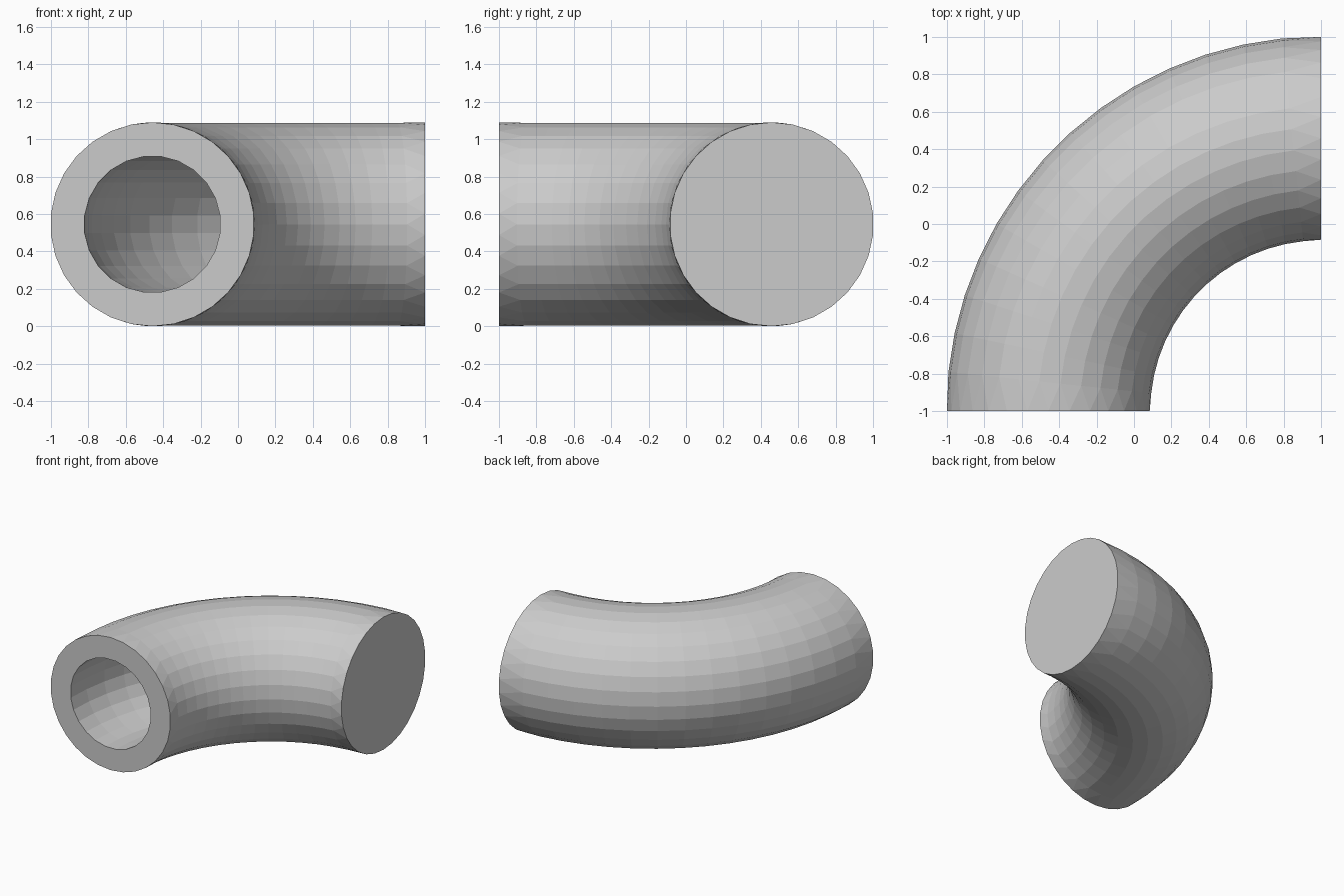
import bpy, bmesh
from math import sin, cos, pi

if "Cube" in bpy.data.objects:
    bpy.data.objects.remove(bpy.data.objects["Cube"])

BEND_R, OUTER_R, BORE_R, MID_Z = 1.458, 0.545, 0.365, 0.545
STEPS, OUTER_SIDES, BORE_SIDES = 15, 30, 24

grey = bpy.data.materials.new("light_grey")
grey.use_nodes = True
grey.diffuse_color = (0.6, 0.6, 0.6, 1)
grey.node_tree.nodes["Principled BSDF"].inputs["Base Color"].default_value = (0.6, 0.6, 0.6, 1)

bm = bmesh.new()


def ring(step, radius, sides, shift):
    """One cross-section circle at a step along the quarter bend."""
    phi = step / STEPS * pi / 2
    verts = []
    for k in range(sides):
        t = (k + shift) / sides * 2 * pi
        d = BEND_R + radius * cos(t)
        verts.append(bm.verts.new((1 - d * cos(phi), -1 + d * sin(phi), MID_Z + radius * sin(t))))
    return verts


def join(a, b, staggered=False):
    """Skin two rings; ring a sits half a side ahead when staggered."""
    n = len(a)
    for k in range(n):
        j = (k + 1) % n
        if staggered:
            bm.faces.new((b[k], b[j], a[k]))
            bm.faces.new((a[k], b[j], a[j]))
        else:
            bm.faces.new((a[k], a[j], b[j], b[k]))


# Outer wall, whose end circles are turned by half a side
outer = [ring(s, OUTER_R, OUTER_SIDES, 0.5 if s in (0, STEPS) else 0)
         for s in range(STEPS + 1)]
join(outer[0], outer[1], True)
for a, b in zip(outer[1:-2], outer[2:-1]):
    join(a, b)
join(outer[-1], outer[-2], True)

# Bore
bore = [ring(s, BORE_R, BORE_SIDES, 0.5) for s in range(STEPS + 1)]
for a, b in zip(bore, bore[1:]):
    join(a, b)

# Flat annular ends
for end in (0, -1):
    edges = []
    for loop in (outer[end], bore[end]):
        edges += [bm.edges.get((v, loop[i - 1])) for i, v in enumerate(loop)]
    bmesh.ops.bridge_loops(bm, edges=edges)

bmesh.ops.recalc_face_normals(bm, faces=bm.faces[:])
mesh = bpy.data.meshes.new("pipe_elbow")
bm.to_mesh(mesh)
bm.free()
mesh.materials.append(grey)
elbow = bpy.data.objects.new("pipe_elbow", mesh)
bpy.context.collection.objects.link(elbow)
